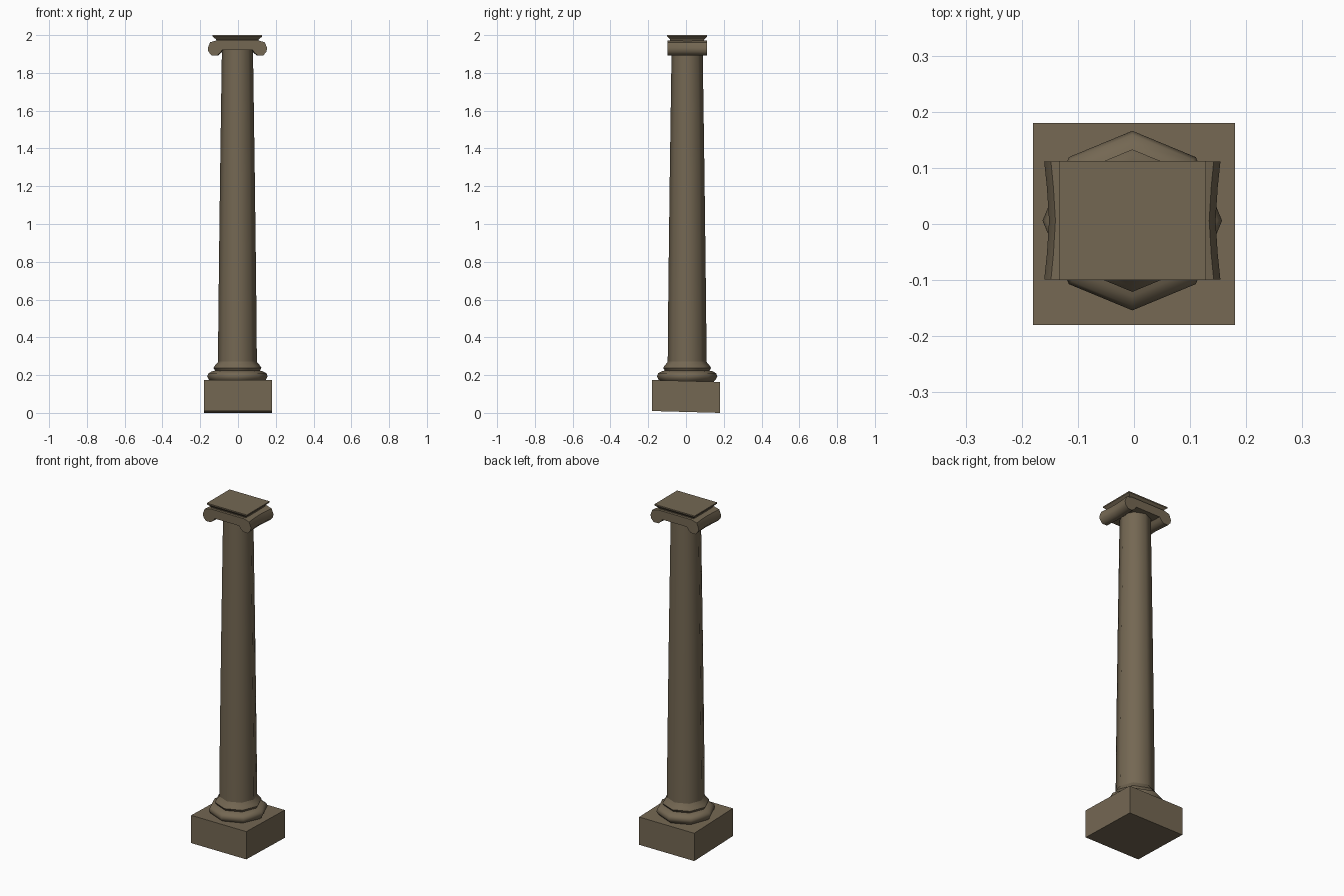
import bpy, bmesh, math

if "Cube" in bpy.data.objects:
    bpy.data.objects.remove(bpy.data.objects["Cube"])

stone = bpy.data.materials.new("brown stone")
stone.diffuse_color = (0.175, 0.137, 0.086, 1)
stone.use_nodes = True
stone.node_tree.nodes["Principled BSDF"].inputs["Base Color"].default_value = stone.diffuse_color
CX, CY = -0.003, 0.006  # column axis, slightly off the plinth centre


def finish(name, bm, angle=None):
    bmesh.ops.recalc_face_normals(bm, faces=bm.faces)
    me = bpy.data.meshes.new(name)
    bm.to_mesh(me)
    bm.free()
    me.materials.append(stone)
    ob = bpy.data.objects.new(name, me)
    bpy.context.collection.objects.link(ob)
    if angle:
        bpy.ops.object.select_all(action='DESELECT')
        ob.select_set(True)
        bpy.context.view_layer.objects.active = ob
        bpy.ops.object.shade_smooth_by_angle(angle=math.radians(angle))
    return ob


def loft(name, loops, angle=None):
    """Skin a list of equal-length point loops and cap both ends."""
    bm = bmesh.new()
    rings = [[bm.verts.new(p) for p in loop] for loop in loops]
    n = len(rings[0])
    for a, b in zip(rings, rings[1:]):
        for i in range(n):
            j = (i + 1) % n
            bm.faces.new((a[i], a[j], b[j], b[i]))
    bm.faces.new(rings[0])
    bm.faces.new(rings[-1])
    return finish(name, bm, angle)


def ring(r, z, n=8):
    return [(CX + r * math.cos(math.tau * i / n),
             CY + r * math.sin(math.tau * i / n), z) for i in range(n)]


def rect(hx, hy, z, cx=CX, cy=CY):
    return [(cx + sx * hx, cy + sy * hy, z)
            for sx, sy in ((-1, -1), (1, -1), (1, 1), (-1, 1))]


# Square plinth, tipped slightly towards the back
def tipped(z):
    return [(x, y, z - 0.01 * (y + 0.18) / 0.36)
            for x, y, z in rect(0.18, 0.18, z, 0, 0)]


loft("plinth", [tipped(0.01), tipped(0.174)])

# Octagonal base mouldings
loft("base_moulding", [ring(r, z) for r, z in (
    (0.135, 0.16), (0.152, 0.177), (0.16, 0.194), (0.153, 0.21),
    (0.135, 0.22), (0.118, 0.224), (0.127, 0.238), (0.118, 0.252),
    (0.104, 0.268), (0.1, 0.28))], 50)

# Tapering shaft
loft("shaft", [ring(r, z) for r, z in (
    (0.103, 0.25), (0.101, 0.5), (0.097, 0.85), (0.092, 1.25),
    (0.087, 1.6), (0.082, 1.94))], 50)

# Scrolled capital: one cross-section run front to back, pinched midway
half = [(0.08, 1.922), (0.09, 1.907), (0.107, 1.893), (0.137, 1.893),
        (0.154, 1.912), (0.157, 1.932), (0.145, 1.962), (0.11, 1.972)]
section = half + [(-x, z) for x, z in reversed(half)]
loft("scroll_capital", [
    [(CX + x * s, CY + y, z) for x, z in section]
    for y, s in ((-0.105, 1.0), (-0.06, 0.97), (0, 0.945),
                 (0.06, 0.97), (0.105, 1.0))], 50)

# Square abacus flaring to the top
loft("abacus", [rect(0.11, 0.09, 1.965), rect(0.113, 0.09, 1.977),
                rect(0.131, 0.106, 1.993), rect(0.131, 0.106, 2.0)])
